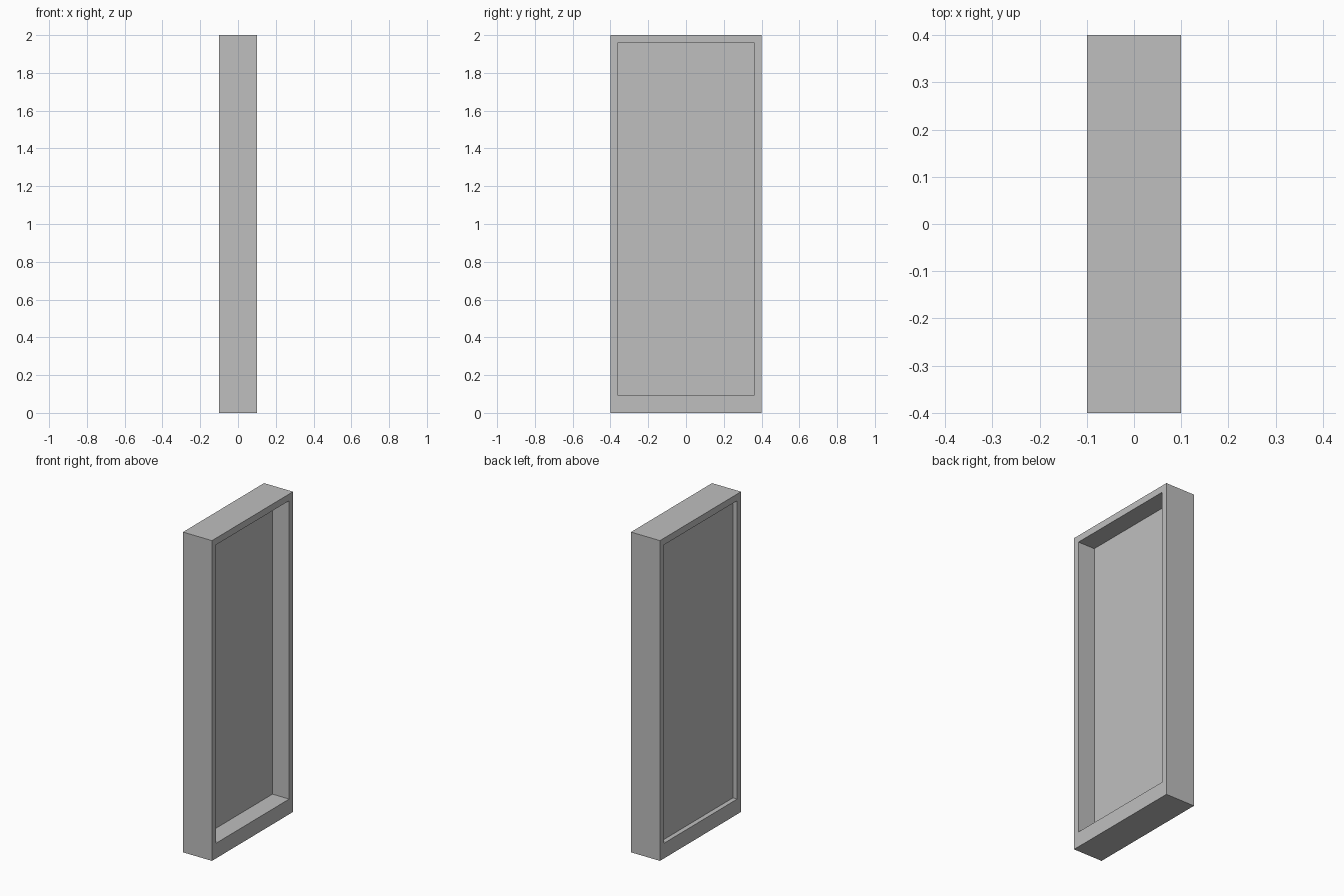
import bpy
import bmesh

if "Cube" in bpy.data.objects:
    bpy.data.objects.remove(bpy.data.objects["Cube"])

WIDTH, DEPTH, HEIGHT = 0.2, 0.8, 2.0
OPEN_Y = 0.362                       # half width of the opening
OPEN_BOTTOM, OPEN_TOP = 0.095, 1.958
PANEL_FACES = {1: -0.015, -1: -0.071}  # x of the panel face on each side

grey = bpy.data.materials.new("plain grey")
grey.diffuse_color = (0.52, 0.52, 0.52, 1)
grey.use_nodes = True
grey.node_tree.nodes["Principled BSDF"].inputs["Base Color"].default_value = grey.diffuse_color

# Solid outer block
bm = bmesh.new()
bmesh.ops.create_cube(bm, size=1)
for v in bm.verts:
    v.co.x *= WIDTH
    v.co.y *= DEPTH
    v.co.z = (v.co.z + 0.5) * HEIGHT
bm.normal_update()

# Rim on each broad side, then a recess down to the thin panel
for side, panel_x in PANEL_FACES.items():
    face = next(f for f in bm.faces
                if f.normal.x * side > 0.9 and abs(f.calc_center_median().x - side * WIDTH / 2) < 1e-4)
    bmesh.ops.inset_region(bm, faces=[face], thickness=0.03)
    for v in face.verts:
        v.co.y = OPEN_Y if v.co.y > 0 else -OPEN_Y
        v.co.z = OPEN_TOP if v.co.z > HEIGHT / 2 else OPEN_BOTTOM
    walls = bmesh.ops.extrude_discrete_faces(bm, faces=[face])
    for v in walls["faces"][0].verts:
        v.co.x = panel_x
    bm.normal_update()

bmesh.ops.recalc_face_normals(bm, faces=bm.faces)
mesh = bpy.data.meshes.new("framed_panel")
bm.to_mesh(mesh)
bm.free()
mesh.materials.append(grey)
bpy.context.collection.objects.link(bpy.data.objects.new("framed_panel", mesh))
